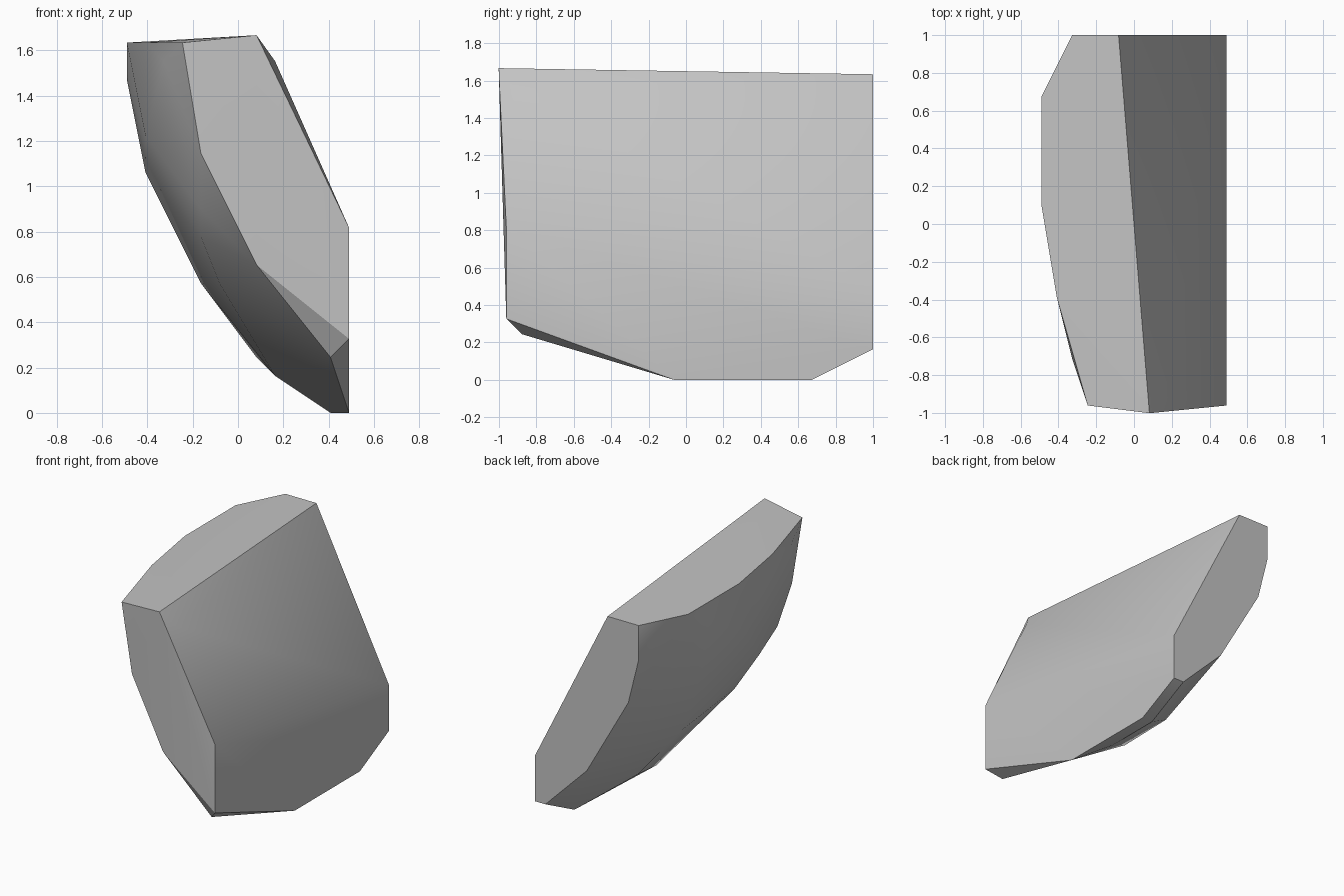
import bpy
import bmesh
import math
from mathutils import Vector

cube = bpy.data.objects.get("Cube")
if cube:
    bpy.data.objects.remove(cube, do_unlink=True)

# The stone is cut on a regular lattice; depth is counted from the back face.
STEP = 0.0817
BACK = 1.0


def lattice(x, depth, z):
    return Vector((x * STEP, BACK - depth * STEP, z * STEP))


def section_at_depth(depth, corners):
    return [lattice(x, depth, z) for x, z in corners]


def section_at_height(z, corners):
    return [lattice(x, depth, z) for x, depth in corners]


def make_material(name, colour):
    material = bpy.data.materials.new(name)
    material.use_nodes = True
    material.diffuse_color = colour
    shader = material.node_tree.nodes["Principled BSDF"]
    shader.inputs["Base Color"].default_value = colour
    shader.inputs["Roughness"].default_value = 0.9
    return material


def make_hull(name, points, material):
    bm = bmesh.new()
    for point in points:
        bm.verts.new(point)
    result = bmesh.ops.convex_hull(bm, input=bm.verts)
    inner = result["geom_interior"] + result["geom_unused"]
    loose = {item for item in inner if isinstance(item, bmesh.types.BMVert)}
    bmesh.ops.delete(bm, geom=list(loose), context="VERTS")
    # Merge the triangles of each flat cut into one face
    bmesh.ops.dissolve_limit(bm, angle_limit=math.radians(1),
                             verts=bm.verts, edges=bm.edges)
    bmesh.ops.recalc_face_normals(bm, faces=bm.faces)
    mesh = bpy.data.meshes.new(name)
    bm.to_mesh(mesh)
    bm.free()
    mesh.materials.append(material)
    stone = bpy.data.objects.new(name, mesh)
    bpy.context.collection.objects.link(stone)
    return stone


# Flat top, back, front and base cuts
top_cut = section_at_height(20, [(-1, 0), (-4, 0), (-6, 4), (-6, 11), (-5, 17), (-3, 24)])
back_cut = section_at_depth(0, [(-4, 17), (-3, 13), (1, 6), (5, 2), (6, 2), (6, 6)])
front_cut = section_at_depth(24, [(-2, 14), (1, 8), (6, 4), (6, 10)])
base_cut = section_at_height(0, [(6, 4), (6, 13), (5, 4), (5, 9)])

# Raised front corner, sloping shoulder and chipped lower corner
corners = [lattice(1, 24.5, 20.4), lattice(2, 23.5, 19), lattice(5, 23, 3)]

# Rounded, weathered underside
belly = [lattice(*p) for p in (
    (2, 11, 2), (1, 7, 3), (-1, 17.5, 7), (-2, 9, 7), (-2, 19.5, 9.5),
    (-2, 22, 11), (-5, 7, 13), (-5, 13, 15), (-6, 7, 18), (-4, 21, 19))]

stone_grey = make_material("stone grey", (0.55, 0.55, 0.55, 1))
shard = make_hull("rock_shard",
                  top_cut + back_cut + front_cut + base_cut + corners + belly,
                  stone_grey)

# Soft shading on the worn side, crisp edges around the cuts
bpy.ops.object.select_all(action="DESELECT")
shard.select_set(True)
bpy.context.view_layer.objects.active = shard
bpy.ops.object.shade_smooth_by_angle(angle=math.radians(30))
